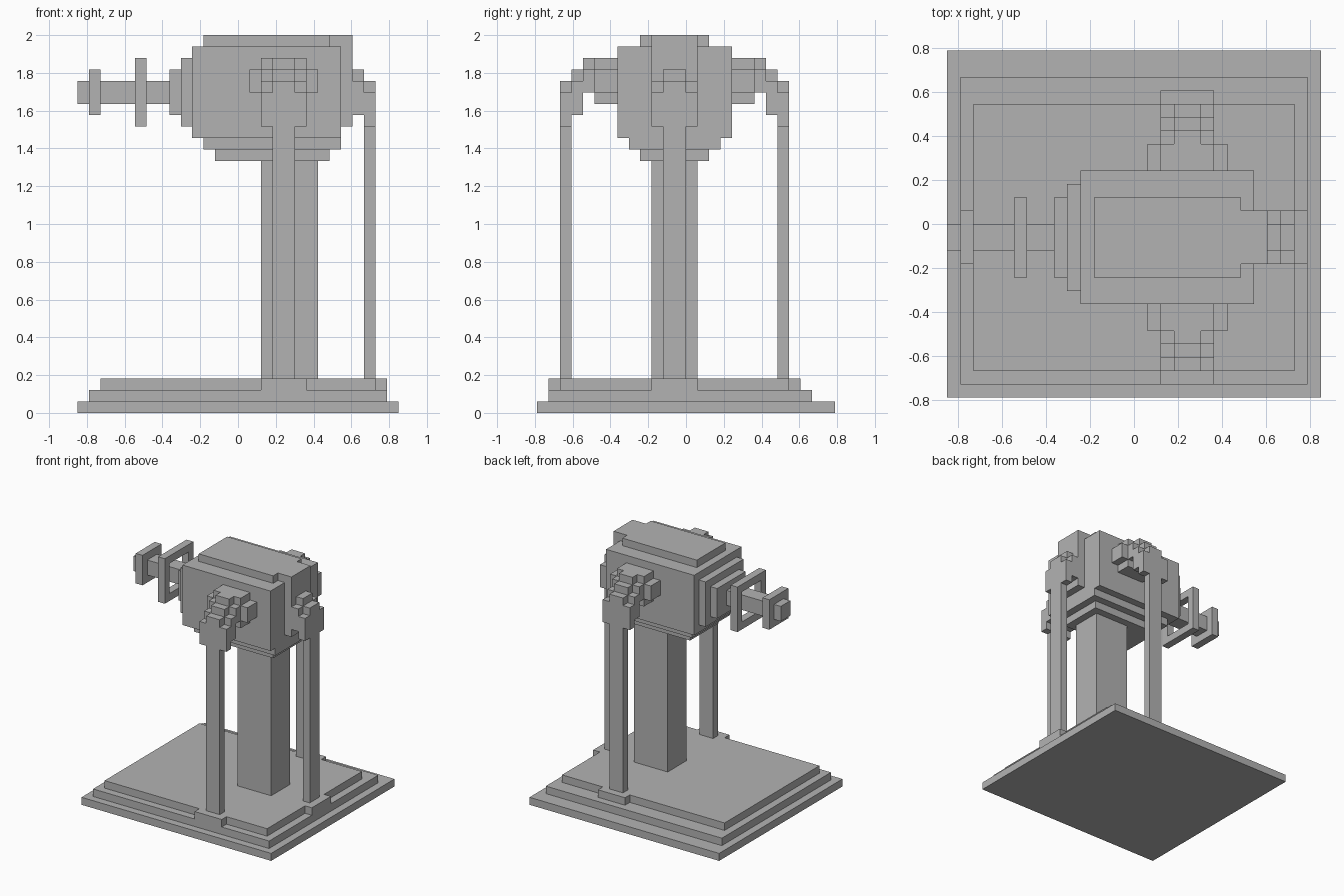
import bpy
import bmesh
from mathutils import Vector

U = 2 / 33                      # edge of one block
ORIGIN = Vector((14, 13, 0))    # centre of the base in blocks

if "Cube" in bpy.data.objects:
    bpy.data.objects.remove(bpy.data.objects["Cube"], do_unlink=True)

grey = bpy.data.materials.new("light_grey")
grey.use_nodes = True
grey.diffuse_color = (0.45, 0.45, 0.45, 1)
grey.node_tree.nodes["Principled BSDF"].inputs["Base Color"].default_value = (0.45, 0.45, 0.45, 1)


def blocks(name, *boxes, place=lambda p: p):
    """One object from boxes given as x, y and z ranges in blocks."""
    bm = bmesh.new()
    for xs, ys, zs in boxes:
        corners = [place(Vector((x, y, z))) for x in xs for y in ys for z in zs]
        lo = Vector([min(c[a] for c in corners) for a in range(3)])
        hi = Vector([max(c[a] for c in corners) for a in range(3)])
        cube = bmesh.ops.create_cube(bm, size=1)
        for v in cube["verts"]:
            mixed = Vector([lo[a] if v.co[a] < 0 else hi[a] for a in range(3)])
            v.co = (mixed - ORIGIN) * U
    mesh = bpy.data.meshes.new(name)
    bm.to_mesh(mesh)
    bm.free()
    mesh.materials.append(grey)
    ob = bpy.data.objects.new(name, mesh)
    bpy.context.scene.collection.objects.link(ob)
    return ob


# Stepped base
blocks("base_bottom_step", ((0, 28), (0, 26), (0, 1)))
blocks("base_middle_step", ((1, 27), (1, 24), (1, 2)))
blocks("base_top_step", ((2, 26), (2, 22), (2, 3)))

# Central column
blocks("column", ((16, 21), (10, 14), (3, 22)))

# Housing with stepped underside and ridge
blocks("housing", ((10, 23), (7, 17), (24, 32)))
blocks("housing_underside", ((11, 23), (8, 16), (23, 24)), ((12, 22), (9, 15), (22, 23)))
blocks("housing_ridge", ((11, 22), (9, 15), (32, 33)))
blocks("housing_end_rib", ((22, 24), (10, 14), (25, 33)))

# Stepped collar, shaft and its rings
blocks("collar", ((9, 10), (8, 16), (25, 31)), ((8, 9), (9, 15), (26, 30)))
blocks("shaft", ((0, 8), (11, 13), (27, 29)))
blocks("shaft_end_plate", ((1, 2), (10, 14), (26, 30)))
blocks("shaft_frame",
       ((5, 6), (9, 15), (25, 26)), ((5, 6), (9, 15), (30, 31)),
       ((5, 6), (9, 10), (26, 30)), ((5, 6), (14, 15), (26, 30)))


# Supports: local x is outward distance, local y is across
def support(name, place, full):
    shoulder = []
    for out in range(2):        # stepped elbow falling outward
        shoulder += [((out, out + 1), (-2, 2), (26 - out, 29 - out)),
                     ((out, out + 1), (-1, 1), (29 - out, 30 - out))]
    blocks(name + "_elbow", *shoulder, place=place)
    blocks(name + "_leg", ((1, 2), (-1, 1), (3, 25)), place=place)
    blocks(name + "_foot", ((2, 3), (-2, 2), (2, 3)), place=place)
    if full:                    # longer arm reaching back to the housing
        blocks(name + "_arm",
               ((-3, -1), (-3, 3), (28, 30)),
               ((-3, -1), (-2, 2), (30, 31)),
               ((-3, -1), (-2, 2), (27, 28)),
               ((-1, 0), (-2, 2), (28, 30)),
               ((-1, 0), (-1, 1), (30, 31)), place=place)


support("front_support", lambda p: Vector((18 + p.y, 4 - p.x, p.z)), True)
support("back_support", lambda p: Vector((18 + p.y, 20 + p.x, p.z)), True)
support("left_support", lambda p: Vector((24 + p.x, 12 + p.y, p.z)), False)
